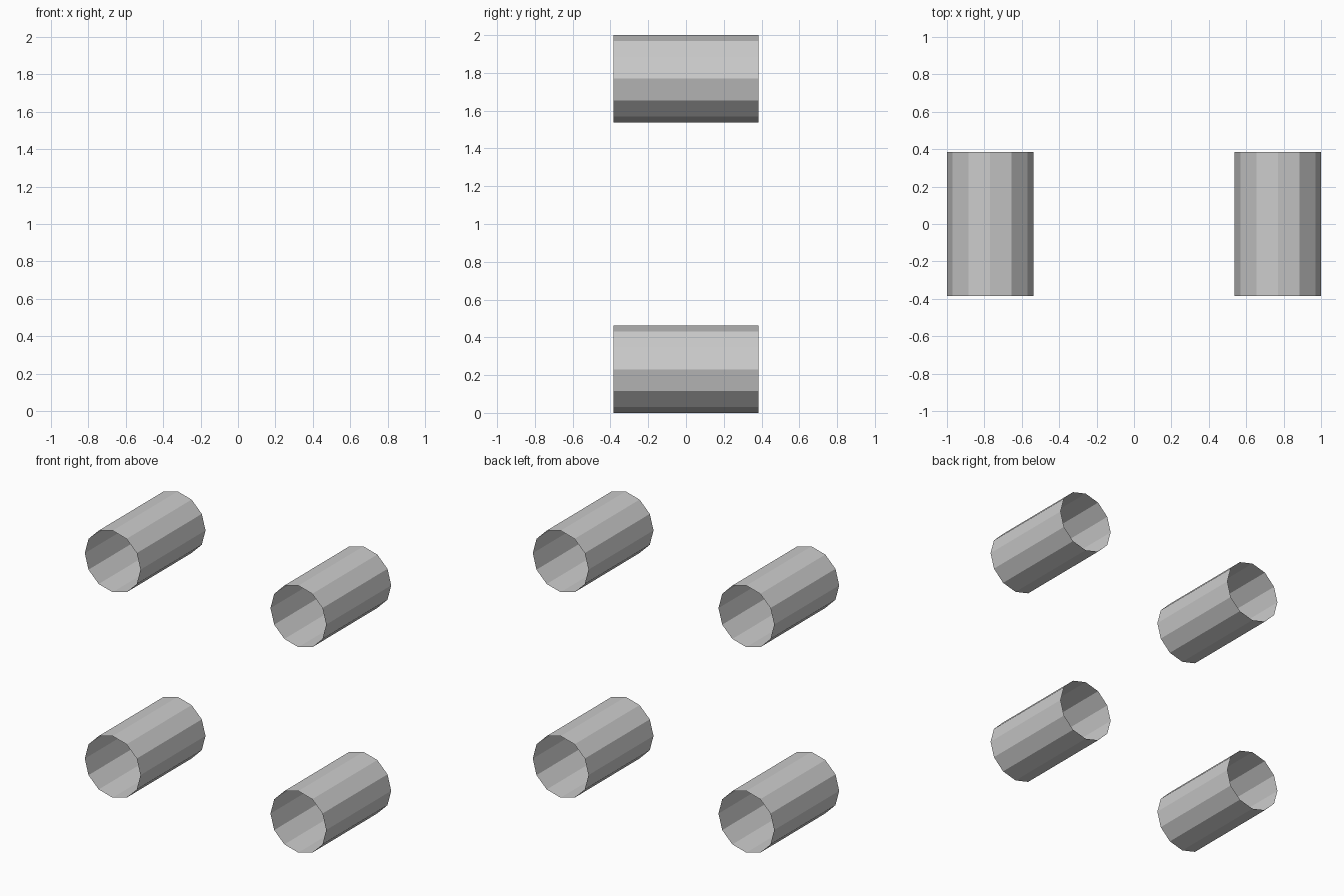
import bpy
import math

if "Cube" in bpy.data.objects:
    bpy.data.objects.remove(bpy.data.objects["Cube"])

RADIUS = 0.2308
LENGTH = 0.7692
OFFSET = 0.7692   # tube axis distance from the model centre, in x and z


def add_tube(name, x, z):
    """Open-ended, thin-walled 12-sided tube lying along y."""
    bpy.ops.mesh.primitive_cylinder_add(
        vertices=12, radius=RADIUS, depth=LENGTH, end_fill_type='NOTHING',
        location=(x, 0, z), rotation=(math.pi / 2, 0, 0))
    bpy.context.object.name = name


# Four identical tubes at the corners of a square
for side, sx in (("left", -1), ("right", 1)):
    for level, sz in (("lower", -1), ("upper", 1)):
        add_tube(f"{level}_{side}_tube", sx * OFFSET, 1 + sz * OFFSET)
